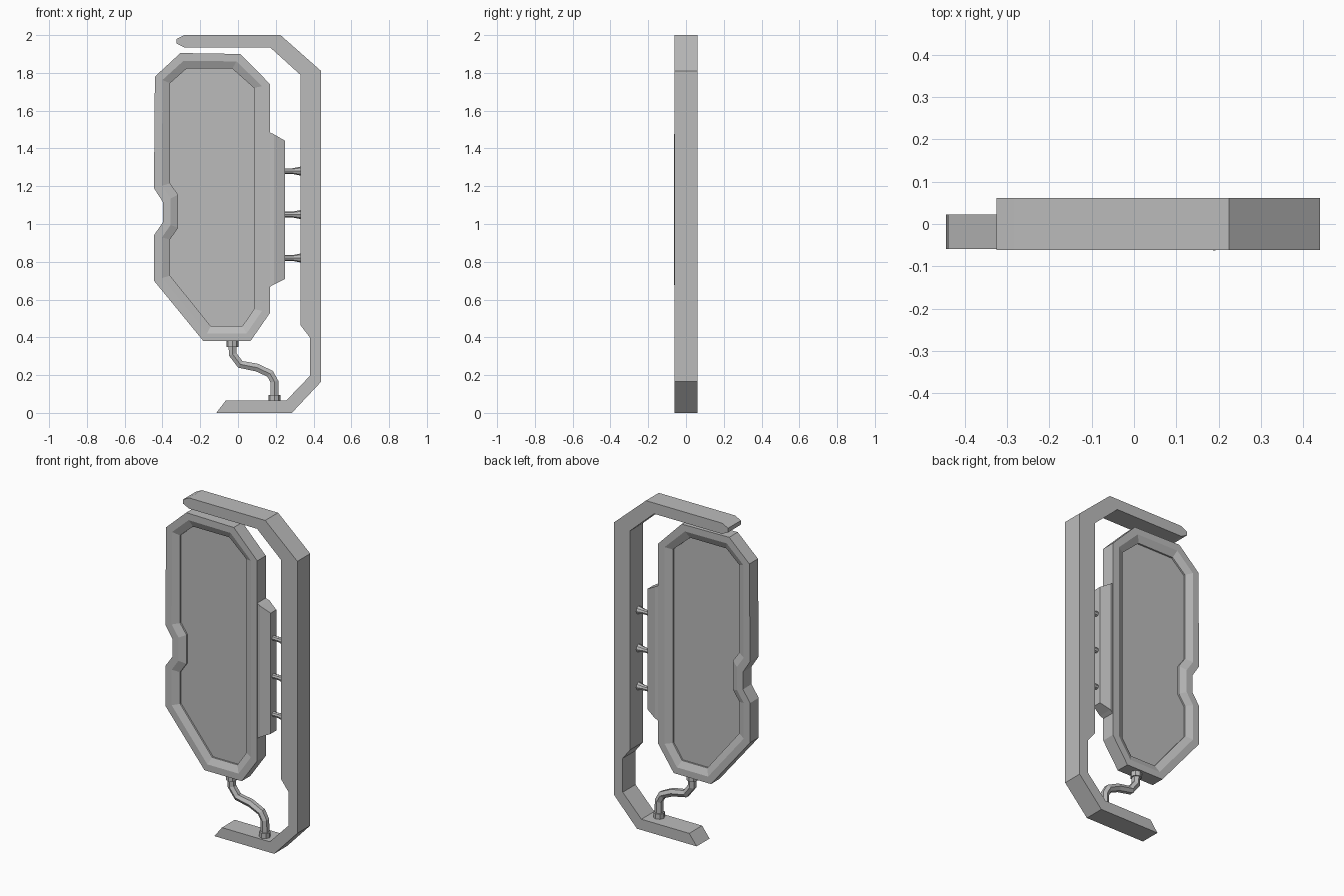
import bpy, bmesh
from mathutils import Vector, Matrix

cube = bpy.data.objects.get("Cube")
if cube:
    bpy.data.objects.remove(cube)

grey = bpy.data.materials.new("plain_grey")
grey.use_nodes = True
GREY = (0.5, 0.5, 0.5, 1)
grey.diffuse_color = GREY
grey.node_tree.nodes["Principled BSDF"].inputs["Base Color"].default_value = GREY

MID_Y = -0.018  # depth centre of the panel and its fittings


def add_object(name, data):
    ob = bpy.data.objects.new(name, data)
    bpy.context.collection.objects.link(ob)
    data.materials.append(grey)
    return ob


def loft(name, rings):
    """Skin a sequence of equal-length point rings and cap both ends."""
    bm = bmesh.new()
    loops = [[bm.verts.new(p) for p in ring] for ring in rings]
    for a, b in zip(loops, loops[1:]):
        for i in range(len(a)):
            j = (i + 1) % len(a)
            bm.faces.new((a[i], a[j], b[j], b[i]))
    bm.faces.new(loops[0])
    bm.faces.new(loops[-1])
    bmesh.ops.recalc_face_normals(bm, faces=bm.faces)
    mesh = bpy.data.meshes.new(name)
    bm.to_mesh(mesh)
    bm.free()
    return add_object(name, mesh)


def at_depth(outline, y):
    return [(x, y, z) for x, z in outline]


def cone(name, centre, r1, r2, depth, axis, sides):
    """Prism or tapered pin, running from r1 to r2 along the axis."""
    bm = bmesh.new()
    turn = Vector((0, 0, 1)).rotation_difference(Vector(axis)).to_matrix().to_4x4()
    bmesh.ops.create_cone(bm, cap_ends=True, segments=sides, radius1=r1, radius2=r2,
                          depth=depth, matrix=Matrix.Translation(centre) @ turn)
    mesh = bpy.data.meshes.new(name)
    bm.to_mesh(mesh)
    bm.free()
    return add_object(name, mesh)


# Outer bracket frame
frame = [(-0.285, 2), (0.225, 2), (0.44, 1.81), (0.44, 0.165), (0.285, 0), (-0.115, 0),
         (-0.065, 0.065), (0.255, 0.065), (0.38, 0.195), (0.38, 0.4), (0.33, 0.465),
         (0.33, 1.79), (0.17, 1.935), (-0.285, 1.935), (-0.325, 1.955), (-0.325, 1.98)]
loft("bracket_frame", [at_depth(frame, -0.061), at_depth(frame, 0.062)])

# Notched panel: rim, sloped lip and sunken floor on both sides
outer = [(-0.305, 1.905), (0.013, 1.9), (0.17, 1.74), (0.17, 0.53), (0.066, 0.38),
         (-0.183, 0.38), (-0.445, 0.7), (-0.445, 0.94), (-0.397, 1.01), (-0.397, 1.115),
         (-0.445, 1.19), (-0.44, 1.78)]
inner = [(-0.273, 1.822), (-0.03, 1.822), (0.085, 1.72), (0.085, 0.55), (0.024, 0.46),
         (-0.145, 0.46), (-0.36, 0.727), (-0.36, 0.918), (-0.317, 0.98), (-0.317, 1.155),
         (-0.36, 1.215), (-0.36, 1.745)]
middle = [((a + c) / 2, (b + d) / 2) for (a, b), (c, d) in zip(outer, inner)]
half = [(inner, 0.012), (inner, 0.022), (middle, 0.041), (outer, 0.041)]
rings = [at_depth(o, MID_Y - d) for o, d in half]
rings += [at_depth(o, MID_Y + d) for o, d in reversed(half)]
loft("notched_panel", rings)

# Tapered side block
block = []
for x, w, low, high in [(0.165, 0.038, 0.665, 1.487), (0.19, 0.045, 0.68, 1.475),
                        (0.25, 0.027, 0.71, 1.44)]:
    block.append([(x, MID_Y - w, low), (x, MID_Y + w, low),
                  (x, MID_Y + w, high), (x, MID_Y - w, high)])
loft("side_block", block)

# Flared pins joining the block to the frame
for i, z in enumerate((0.82, 1.05, 1.28)):
    cone(f"pin_shaft_{i + 1}", (0.27, MID_Y, z), 0.015, 0.015, 0.05, (1, 0, 0), 8)
    cone(f"pin_flare_{i + 1}", (0.31, MID_Y, z), 0.015, 0.024, 0.045, (1, 0, 0), 8)

# Bent pipe with a collar at each end
path = [(-0.03, 0.37), (-0.028, 0.31), (0.012, 0.257), (0.1, 0.24), (0.17, 0.207),
        (0.193, 0.165), (0.193, 0.07)]
curve = bpy.data.curves.new("bent_pipe", "CURVE")
curve.dimensions = "3D"
curve.bevel_depth = 0.024
curve.bevel_resolution = 1
curve.use_fill_caps = True
spline = curve.splines.new("POLY")
spline.points.add(len(path) - 1)
for point, (x, z) in zip(spline.points, path):
    point.co = (x, MID_Y, z, 1)
spline.use_smooth = False
add_object("bent_pipe", curve)
cone("upper_collar", (-0.03, MID_Y, 0.366), 0.032, 0.032, 0.032, (0, 0, 1), 8)
cone("lower_collar", (0.193, MID_Y, 0.079), 0.032, 0.032, 0.032, (0, 0, 1), 8)
